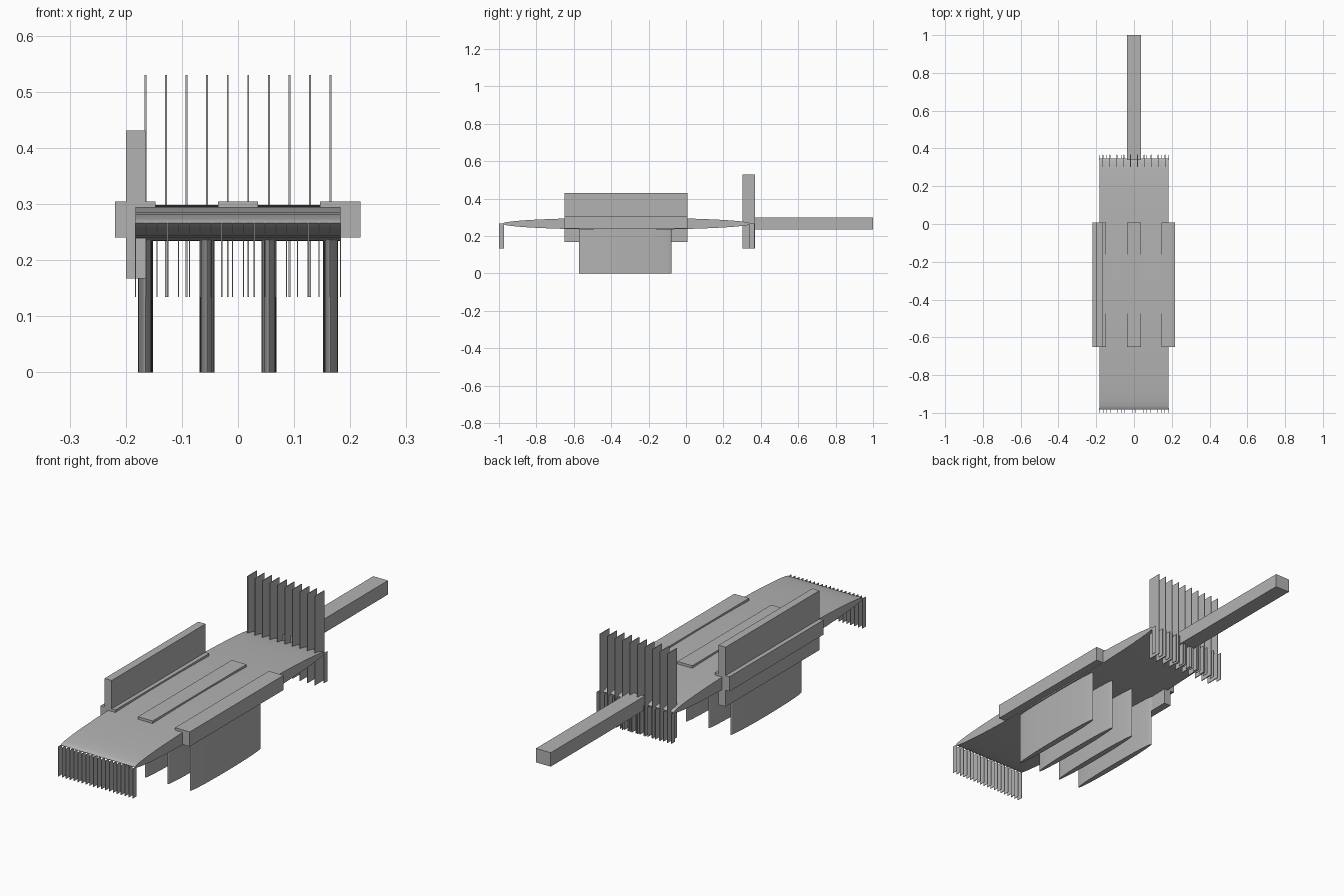
import bpy, bmesh, math

if "Cube" in bpy.data.objects:
    bpy.data.objects.remove(bpy.data.objects["Cube"])

grey = bpy.data.materials.new("plain grey")
grey.diffuse_color = (0.45, 0.45, 0.45, 1)
grey.use_nodes = True
grey.node_tree.nodes["Principled BSDF"].inputs["Base Color"].default_value = grey.diffuse_color


def finish(name, bm):
    bmesh.ops.recalc_face_normals(bm, faces=bm.faces)
    me = bpy.data.meshes.new(name)
    bm.to_mesh(me)
    bm.free()
    ob = bpy.data.objects.new(name, me)
    bpy.context.collection.objects.link(ob)
    me.materials.append(grey)
    return ob


def box(name, x0, x1, y0, y1, z0, z1):
    bm = bmesh.new()
    bmesh.ops.create_cube(bm, size=1)
    for v in bm.verts:
        v.co.x = (x0 + x1) / 2 + v.co.x * (x1 - x0)
        v.co.y = (y0 + y1) / 2 + v.co.y * (y1 - y0)
        v.co.z = (z0 + z1) / 2 + v.co.z * (z1 - z0)
    return finish(name, bm)


def elliptic_prism(name, point, depth, n=48):
    """Ellipse outline given by point(cos, sin), extruded along depth."""
    bm = bmesh.new()
    ring = [bm.verts.new(point(math.cos(2 * math.pi * i / n), math.sin(2 * math.pi * i / n)))
            for i in range(n)]
    face = bm.faces.new(ring)
    ext = bmesh.ops.extrude_face_region(bm, geom=[face], use_keep_orig=True)
    top = [g for g in ext["geom"] if isinstance(g, bmesh.types.BMVert)]
    bmesh.ops.translate(bm, verts=top, vec=depth)
    ob = finish(name, bm)
    bpy.context.view_layer.objects.active = ob
    ob.select_set(True)
    bpy.ops.object.shade_smooth_by_angle(angle=math.radians(40))
    ob.select_set(False)
    return ob


MID_Y, MID_Z = -0.317, 0.266

# wide lens-shaped deck
elliptic_prism("deck", lambda c, s: (-0.183, MID_Y + 0.665 * c, MID_Z + 0.032 * s), (0.366, 0, 0))

# four thin keels under the deck
for i in range(4):
    x = -0.165 + 0.11 * i
    elliptic_prism(f"keel_{i + 1}", lambda c, s: (x + 0.0135 * s, -0.325 + 0.247 * c, 0), (0, 0, MID_Z))

# three long bars let into the deck
for name, x in (("left_bar", -0.183), ("middle_bar", 0), ("right_bar", 0.182)):
    box(name, x - 0.036, x + 0.036, -0.65, 0.008, 0.24, 0.305)

# upright side fin
box("side_fin", -0.2, -0.165, -0.65, 0.008, 0.167, 0.431)

# tail boom
box("tail_boom", -0.036, 0.036, 0.34, 1.0, 0.236, 0.298)

# combs of small teeth at both ends
for i in range(20):
    x = -0.183 + 0.366 * i / 19
    box(f"front_tooth_{i + 1}", x - 0.001, x + 0.001, -1.0, -0.974, 0.134, MID_Z)
    box(f"back_tooth_{i + 1}", x - 0.001, x + 0.001, 0.34, 0.366, 0.134, MID_Z)

# tall blades at the back
for i in range(10):
    x = -0.165 + 0.33 * i / 9
    box(f"tall_blade_{i + 1}", x - 0.0016, x + 0.0016, 0.302, 0.368, 0.134, 0.53)
